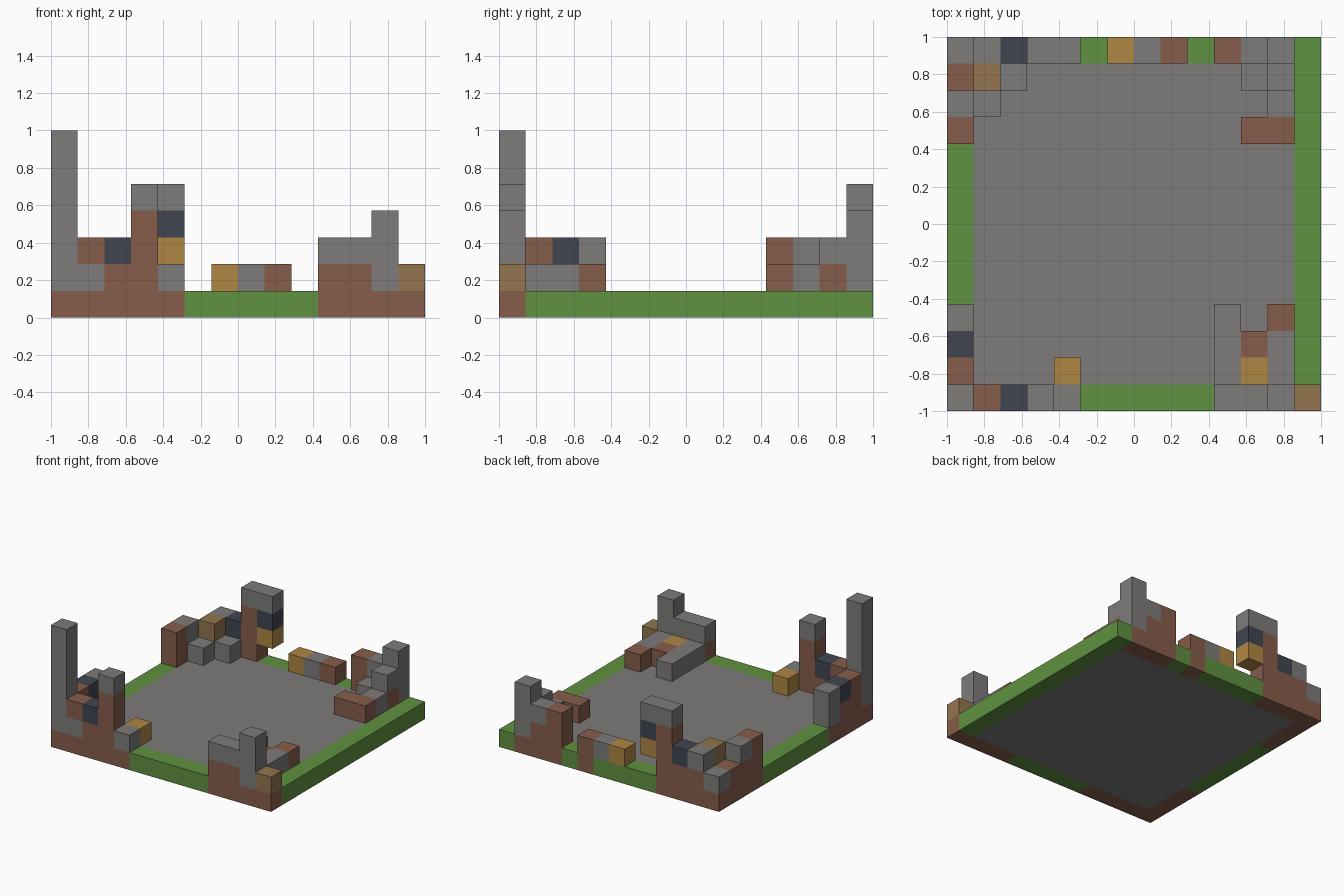
import bpy
import bmesh
from mathutils import Vector

if "Cube" in bpy.data.objects:
    bpy.data.objects.remove(bpy.data.objects["Cube"], do_unlink=True)

COUNT = 14
SIZE = 2 / COUNT


def make_material(name, rgb):
    mat = bpy.data.materials.new(name)
    mat.use_nodes = True
    color = (*rgb, 1)
    mat.diffuse_color = color
    bsdf = next(n for n in mat.node_tree.nodes if n.type == 'BSDF_PRINCIPLED')
    bsdf.inputs["Base Color"].default_value = color
    bsdf.inputs["Roughness"].default_value = 0.9
    return mat


# One letter per block colour
MATERIALS = {
    "g": make_material("stone_grey", (0.205, 0.2, 0.193)),
    "b": make_material("brick_brown", (0.238, 0.11, 0.07)),
    "v": make_material("grass_green", (0.117, 0.283, 0.051)),
    "o": make_material("ochre", (0.43, 0.24, 0.055)),
    "t": make_material("tan_wood", (0.287, 0.178, 0.076)),
    "n": make_material("slate_navy", (0.051, 0.06, 0.078)),
}
LETTERS = list(MATERIALS)


def run(start, step, text):
    """Block columns along a line; each word reads upward from the ground."""
    return {(start[0] + step[0] * n, start[1] + step[1] * n): word
            for n, word in enumerate(text.split())}


LAST = COUNT - 1
ALONG_X, ALONG_Y = (1, 0), (0, 1)

# Ruined outer walls and the grass verge
parts = {
    "front_wall": run((0, 0), ALONG_X,
                      "bgggggg bgb bbn bbbbg bg v v v v v bbg bbg bggg bt"),
    "left_side_wall": run((0, 1), ALONG_Y,
                          "bbb bbn bgg v v v v v v bbb bbg bb"),
    "back_wall": run((0, LAST), ALONG_X,
                     "bg bbg bbn bbbbg v.ong v vo vg bb v bbb bbg bggg v"),
    "right_side_verge": run((LAST, 1), ALONG_Y, "v " * (COUNT - 2)),
}

# Fallen rubble inside the corners
parts["front_left_rubble"] = {(4, 1): "go"}
parts["front_right_rubble"] = {
    **run((10, 1), ALONG_Y, "gg gg gg"),
    **run((11, 1), ALONG_Y, "go gb"),
    **run((12, 1), ALONG_Y, "gg gg gb"),
}
parts["back_left_rubble"] = {
    **run((1, 11), ALONG_Y, "gg gtt"),
    (2, 12): "gg",
}
parts["back_right_rubble"] = {
    **run((11, 10), ALONG_X, "gb gb"),
    **run((11, 12), ALONG_X, "gg gbg"),
    (12, 11): "gg",
}

# Stone floor fills every remaining column
taken = {cell for columns in parts.values() for cell in columns}
parts["stone_floor"] = {(i, j): "g" for i in range(COUNT) for j in range(COUNT)
                        if (i, j) not in taken}


def blocks(columns):
    return {(i, j, k): letter for (i, j), word in columns.items()
            for k, letter in enumerate(word) if letter != "."}


solid = {cell for columns in parts.values() for cell in blocks(columns)}
AXES = [Vector(a) for a in ((1, 0, 0), (0, 1, 0), (0, 0, 1))]


def build_part(name, columns):
    """Draw only the block faces that are exposed to the air."""
    bm = bmesh.new()
    for cell, letter in blocks(columns).items():
        center = Vector(cell) + Vector((0.5, 0.5, 0.5))
        for a, axis in enumerate(AXES):
            u, w = AXES[(a + 1) % 3] / 2, AXES[(a + 2) % 3] / 2
            for sign in (1, -1):
                neighbour = tuple(int(c) for c in Vector(cell) + axis * sign)
                if neighbour in solid:
                    continue
                mid = center + axis * sign / 2
                corners = [mid - u - w, mid + u - w, mid + u + w, mid - u + w]
                verts = [bm.verts.new(c * SIZE - Vector((1, 1, 0)))
                         for c in corners[::sign]]
                bm.faces.new(verts).material_index = LETTERS.index(letter)
    bmesh.ops.remove_doubles(bm, verts=bm.verts[:], dist=SIZE / 100)
    mesh = bpy.data.meshes.new(name)
    bm.to_mesh(mesh)
    bm.free()
    for mat in MATERIALS.values():
        mesh.materials.append(mat)
    bpy.context.collection.objects.link(bpy.data.objects.new(name, mesh))


for part_name, part_columns in parts.items():
    build_part(part_name, part_columns)
